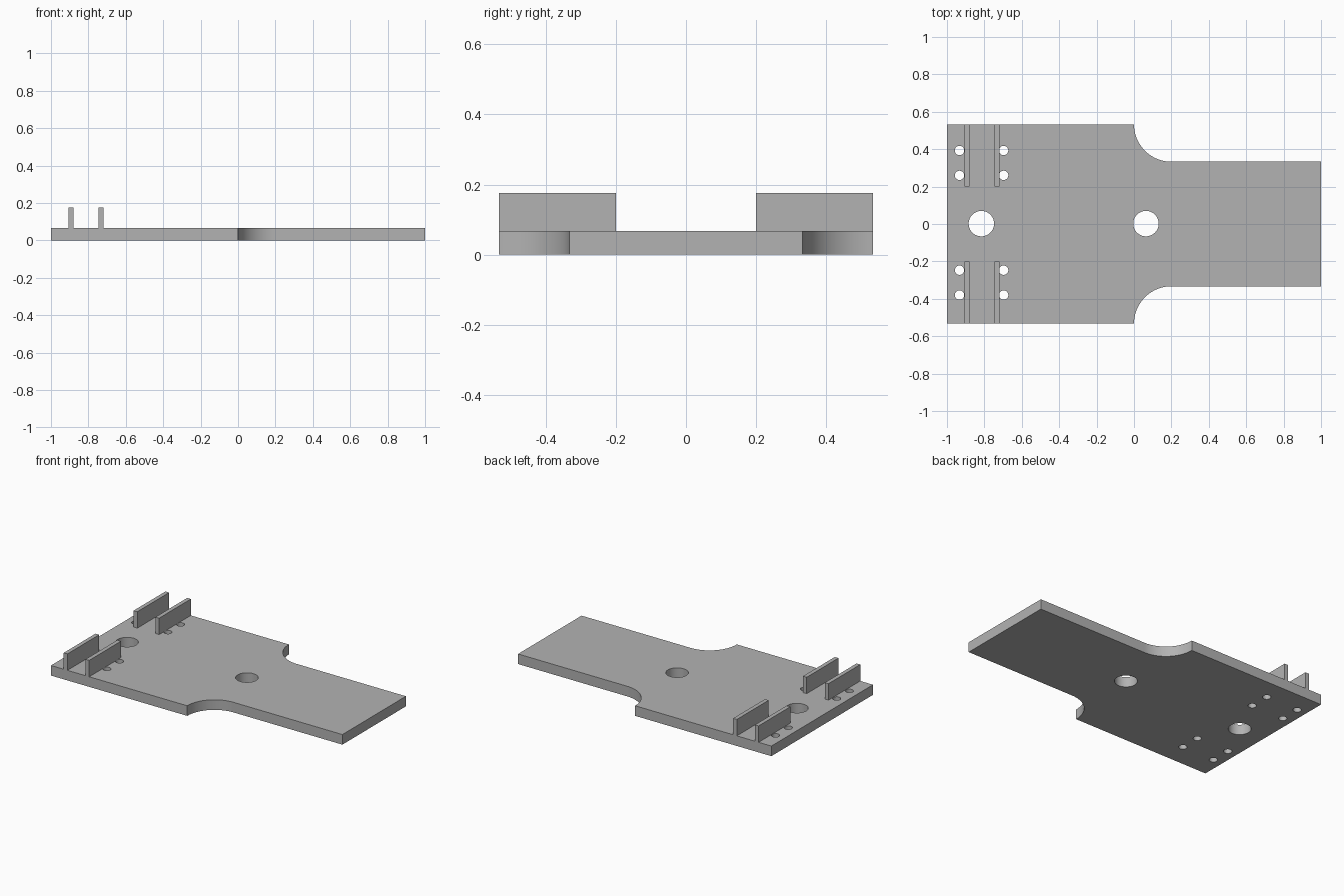
import bpy, bmesh
from math import sin, cos, pi
from mathutils import Matrix

if "Cube" in bpy.data.objects:
    bpy.data.objects.remove(bpy.data.objects["Cube"])

THICK = 0.067       # plate thickness
WIDE = 0.533        # half width of the wide end
NARROW = 0.333      # half width of the narrow end
FILLET = WIDE - NARROW

grey = bpy.data.materials.new("plain grey")
grey.use_nodes = True
colour = (0.45, 0.45, 0.45, 1)
grey.diffuse_color = colour
grey.node_tree.nodes["Principled BSDF"].inputs["Base Color"].default_value = colour


def make_object(name, bm):
    bmesh.ops.recalc_face_normals(bm, faces=bm.faces)
    mesh = bpy.data.meshes.new(name)
    bm.to_mesh(mesh)
    bm.free()
    mesh.materials.append(grey)
    obj = bpy.data.objects.new(name, mesh)
    bpy.context.collection.objects.link(obj)
    return obj


# Plate outline: wide end, concave shoulders, narrow end
arc = [(FILLET - FILLET * cos(a), WIDE - FILLET * sin(a))
       for a in (i * pi / 48 for i in range(25))]
upper = [(-1, WIDE)] + arc + [(1, NARROW)]
outline = upper + [(x, -y) for x, y in reversed(upper)]
bm = bmesh.new()
base = bm.faces.new([bm.verts.new((x, y, 0)) for x, y in outline])
top = bmesh.ops.extrude_face_region(bm, geom=[base])["geom"]
bmesh.ops.translate(bm, vec=(0, 0, THICK),
                    verts=[v for v in top if isinstance(v, bmesh.types.BMVert)])
plate = make_object("base_plate", bm)

# Holes: two large on the centre line, eight small beside the ribs
holes = [(x, 0.002, 0.068) for x in (-0.816, 0.064)]
holes += [(x, y, 0.025) for x in (-0.933, -0.697)
          for y in (-0.38, -0.247, 0.26, 0.393)]
bm = bmesh.new()
for x, y, r in holes:
    bmesh.ops.create_cone(bm, cap_ends=True, segments=48, radius1=r, radius2=r,
                          depth=4 * THICK, matrix=Matrix.Translation((x, y, 0)))
cutter = make_object("hole_cutter", bm)
cutter.hide_render = True
cut = plate.modifiers.new("holes", "BOOLEAN")
cut.operation = "DIFFERENCE"
cut.solver = "EXACT"
cut.object = cutter
bpy.context.view_layer.objects.active = plate
plate.select_set(True)
bpy.ops.object.modifier_apply(modifier=cut.name)
bpy.data.objects.remove(cutter)

bpy.ops.object.select_all(action="DESELECT")
plate.select_set(True)
bpy.ops.object.shade_smooth_by_angle(angle=pi / 6)

# Upright ribs: a pair at each side of the wide end
RIB_TOP, RIB_INNER, RIB_WIDTH = 0.176, 0.2, 0.027
for side, sign in (("left", 1), ("right", -1)):
    for place, x in (("outer", -0.893), ("inner", -0.733)):
        bm = bmesh.new()
        size = Matrix.Diagonal((RIB_WIDTH, WIDE - RIB_INNER, RIB_TOP - THICK, 1))
        centre = (x, sign * (WIDE + RIB_INNER) / 2, (RIB_TOP + THICK) / 2)
        bmesh.ops.create_cube(bm, size=1, matrix=Matrix.Translation(centre) @ size)
        make_object(f"{place}_rib_{side}", bm)
